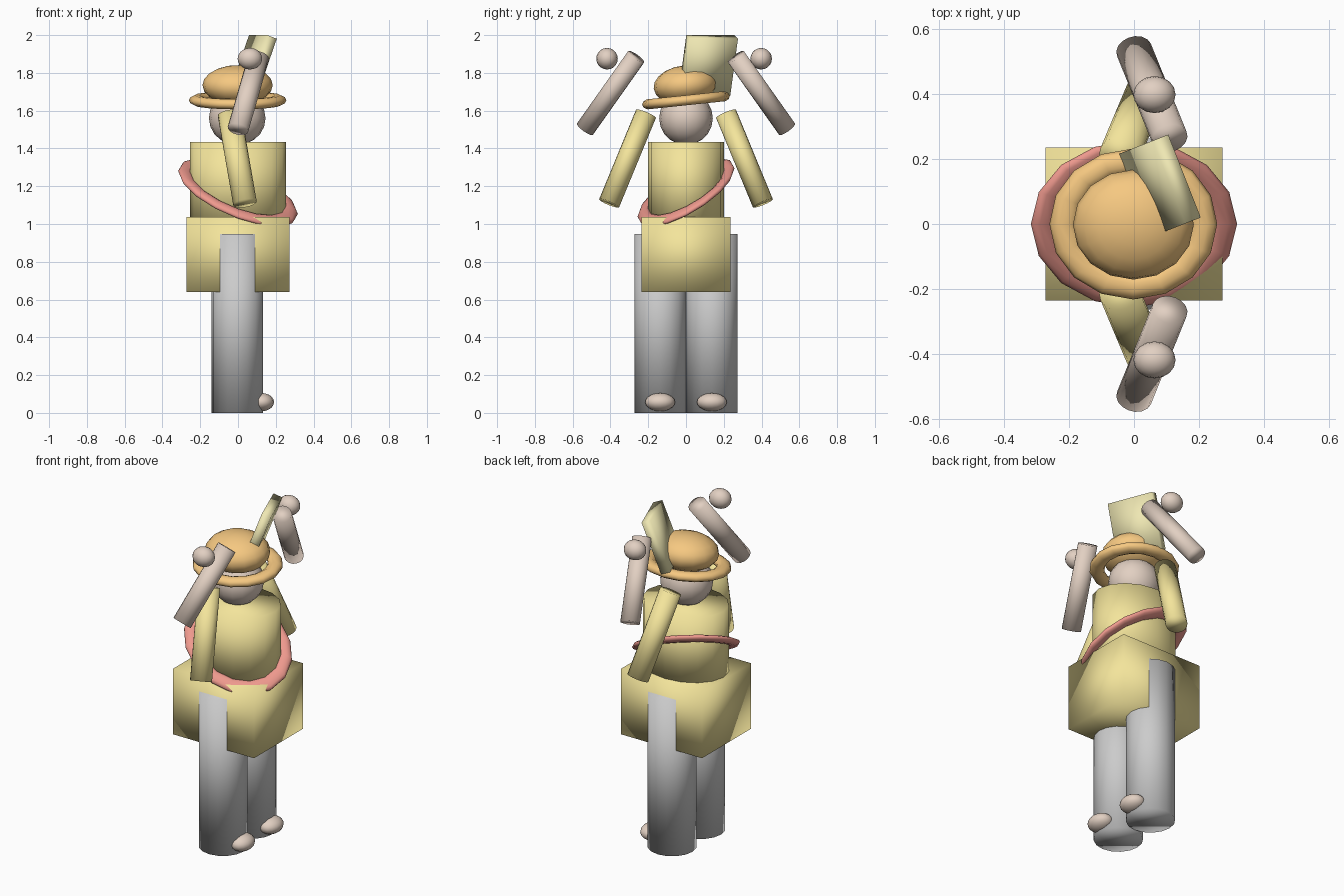
import bpy, math
from mathutils import Matrix, Vector

if "Cube" in bpy.data.objects:
    bpy.data.objects.remove(bpy.data.objects["Cube"])

def material(name, r, g, b):
    m = bpy.data.materials.new(name)
    m.diffuse_color = (r, g, b, 1)
    m.use_nodes = True
    m.node_tree.nodes["Principled BSDF"].inputs["Base Color"].default_value = m.diffuse_color
    return m

YELLOW = material("yellow cloth", 0.90, 0.78, 0.33)
PALE = material("pale yellow", 0.86, 0.80, 0.45)
SKIN = material("skin", 0.76, 0.63, 0.54)
ORANGE = material("orange felt", 0.92, 0.58, 0.22)
RED = material("red sash", 0.86, 0.32, 0.27)
WHITE = material("white cloth", 0.90, 0.90, 0.88)

def finish(name, mat, matrix):
    """Bake the placement into the mesh, smooth it fully, colour it."""
    ob = bpy.context.object
    ob.name = name
    ob.data.transform(matrix)
    ob.data.materials.append(mat)
    for p in ob.data.polygons:
        p.use_smooth = True
    return ob

def place(loc, scale, rot_x=0.0):
    return Matrix.Translation(loc) @ Matrix.Rotation(rot_x, 4, 'X') @ Matrix.Diagonal((*scale, 1))

def ball(name, mat, loc, scale, rot_x=0.0):
    bpy.ops.mesh.primitive_uv_sphere_add(segments=16, ring_count=10, radius=1)
    return finish(name, mat, place(loc, scale, rot_x))

def tube(name, mat, a, b, rx, ry):
    """Capped cylinder from a to b."""
    a, b = Vector(a), Vector(b)
    d = b - a
    bpy.ops.mesh.primitive_cylinder_add(vertices=16, radius=1, depth=1)
    m = (Matrix.Translation((a + b) / 2) @ Vector((0, 0, 1)).rotation_difference(d).to_matrix().to_4x4()
         @ Matrix.Diagonal((rx, ry, d.length, 1)))
    return finish(name, mat, m)

def ring(name, mat, major, minor, matrix):
    bpy.ops.mesh.primitive_torus_add(major_segments=16, minor_segments=10,
                                     major_radius=major, minor_radius=minor)
    return finish(name, mat, matrix)

def box(name, mat, matrix):
    bpy.ops.mesh.primitive_cube_add(size=2)
    return finish(name, mat, matrix)

# body
box("tunic_skirt", YELLOW, place((0, 0, 0.838), (0.272, 0.235, 0.198)))
tube("torso", YELLOW, (0, 0, 1.0), (0, 0, 1.435), 0.253, 0.20)
ball("head", SKIN, (-0.004, 0, 1.56), (0.15, 0.142, 0.142))

# legs, feet, arms and hands on both sides
for side, s in (("left", 1), ("right", -1)):
    tube("leg_" + side, WHITE, (-0.003, s * 0.137, 0), (-0.003, s * 0.137, 0.947), 0.136, 0.136)
    ball("foot_" + side, SKIN, (0.125, s * 0.137, 0.057), (0.066, 0.079, 0.048))
    tube("upper_arm_" + side, YELLOW, (0.037, s * 0.407, 1.11), (-0.045, s * 0.212, 1.583), 0.063, 0.057)
    tube("forearm_" + side, SKIN, (0.0, s * 0.535, 1.502), (0.11, s * 0.264, 1.885), 0.056, 0.052)
    ball("hand_" + side, SKIN, (0.063, s * 0.408 - 0.01, 1.875), (0.065, 0.057, 0.057))

# hat, tipped slightly sideways
tilt = math.radians(6)
ball("hat_crown", ORANGE, (-0.002, -0.002, 1.735), (0.186, 0.17, 0.105), tilt)
ring("hat_brim", ORANGE, 0.215, 0.043, place((-0.002, 0, 1.655), (1, 0.905, 0.65), tilt))

# sash: flattened ring slanted across the chest
slant = Matrix.Identity(4)
slant[2][0], slant[2][1], slant[2][3] = -0.36, 0.50, 1.167
ring("sash", RED, 0.277, 0.04, slant @ Matrix.Diagonal((1, 0.81, 0.55, 1)))

# hat plume: leaning slab
w = Vector((0.365, -0.931, 0)).normalized()
p = Vector((0.931, 0.365, 0)).normalized()
u = (p * 0.37 + Vector((0, 0, 1))).normalized()
n = u.cross(w)
axes = Matrix((w, n, u)).transposed().to_4x4()
box("hat_plume", PALE, Matrix.Translation((0.08, 0.118, 1.84)) @ axes
    @ Matrix.Diagonal((0.137, 0.027, 0.16, 1)))
